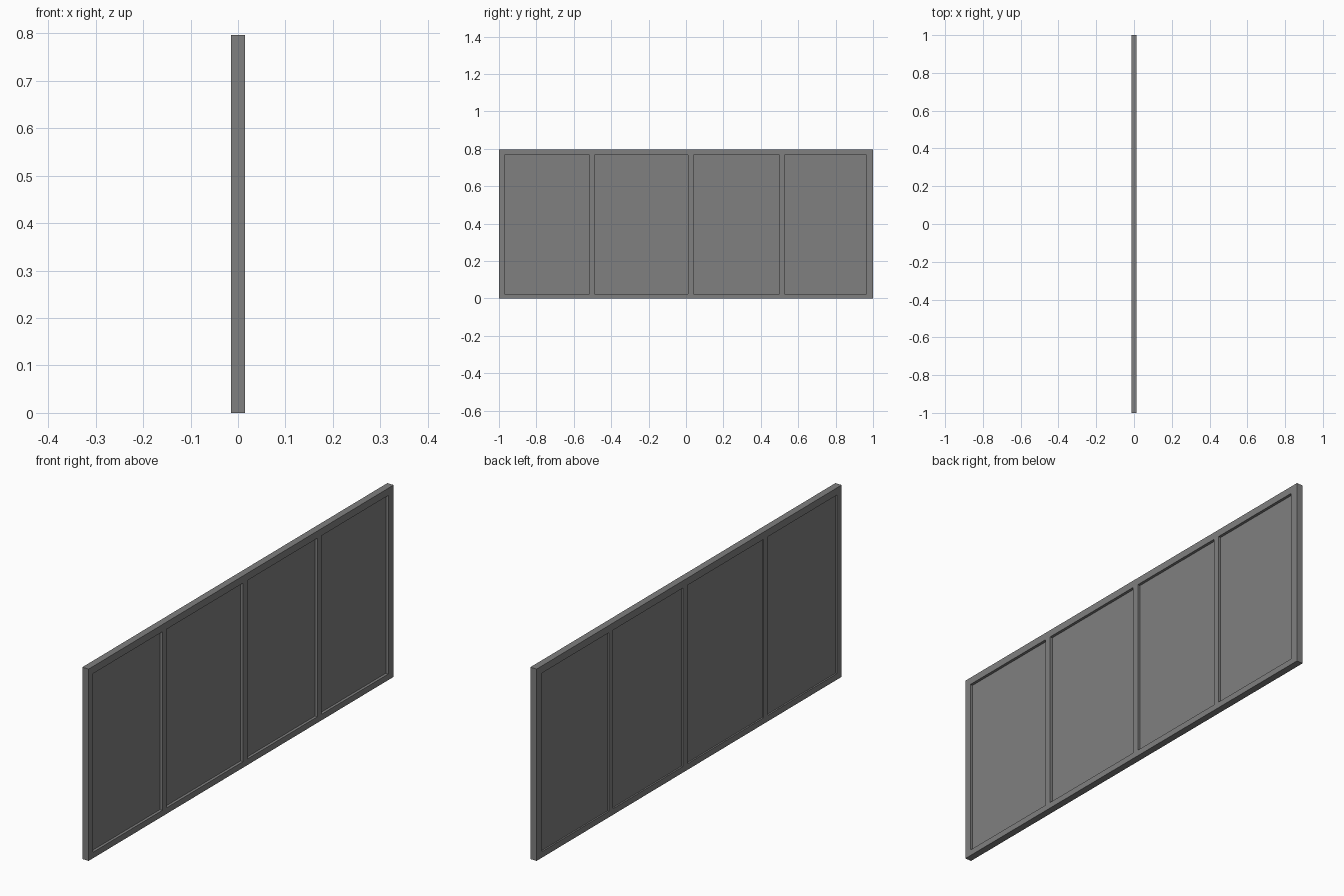
import bpy

if "Cube" in bpy.data.objects:
    bpy.data.objects.remove(bpy.data.objects["Cube"])

HALF_T = 0.0145   # half thickness of the frame
HEIGHT = 0.796
Z0, Z1 = 0.025, 0.766   # opening bottom and top

grey = bpy.data.materials.new("dark_grey")
grey.diffuse_color = (0.214, 0.214, 0.214, 1)
grey.use_nodes = True
grey.node_tree.nodes["Principled BSDF"].inputs["Base Color"].default_value = grey.diffuse_color


def box(name, x0, x1, y0, y1, z0, z1):
    bpy.ops.mesh.primitive_cube_add(size=1, location=((x0 + x1) / 2, (y0 + y1) / 2, (z0 + z1) / 2))
    ob = bpy.context.object
    ob.name = name
    ob.scale = (x1 - x0, y1 - y0, z1 - z0)
    bpy.ops.object.transform_apply(location=False, rotation=False, scale=True)
    ob.data.materials.append(grey)
    return ob


# Top and bottom rails
box("bottom_rail", -HALF_T, HALF_T, -1, 1, 0, Z0)
box("top_rail", -HALF_T, HALF_T, -1, 1, Z1, HEIGHT)

# Upright stiles between the rails
stiles = [(-1, -0.97), (-0.516, -0.489), (0.012, 0.04), (0.5, 0.526), (0.965, 1)]
for i, (a, b) in enumerate(stiles):
    box(f"stile_{i + 1}", -HALF_T, HALF_T, a, b, Z0, Z1)

# Recessed panels filling the openings
for i in range(len(stiles) - 1):
    box(f"panel_{i + 1}", -0.008, 0.003, stiles[i][1], stiles[i + 1][0], Z0, Z1)
